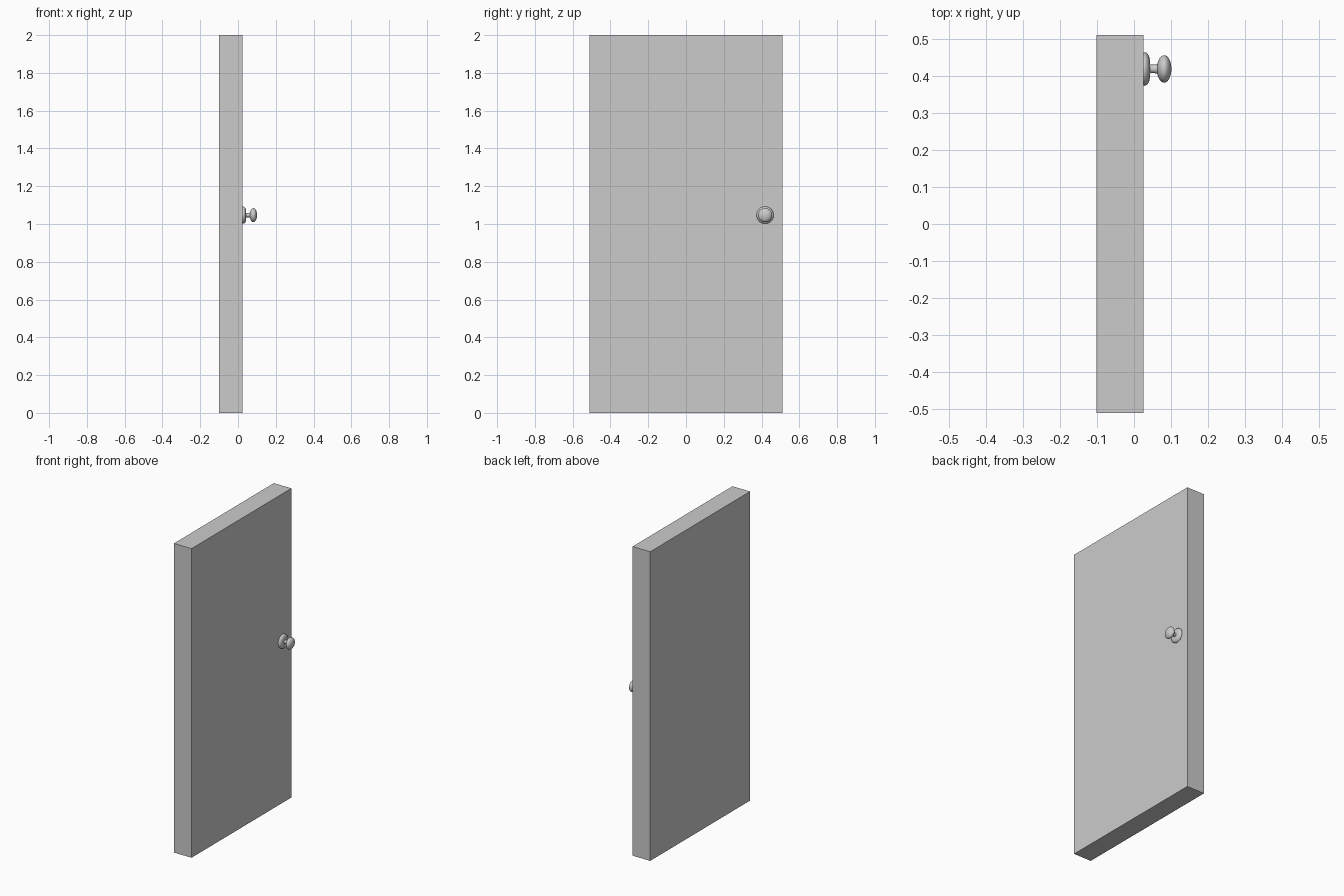
import bpy, bmesh, math
from mathutils import Matrix, Vector

if "Cube" in bpy.data.objects:
    bpy.data.objects.remove(bpy.data.objects["Cube"])

KNOB_Y, KNOB_Z, FACE_X = 0.419, 1.047, 0.025


def finish(name, bm):
    bmesh.ops.recalc_face_normals(bm, faces=bm.faces)
    mesh = bpy.data.meshes.new(name)
    bm.to_mesh(mesh)
    bm.free()
    obj = bpy.data.objects.new(name, mesh)
    bpy.context.collection.objects.link(obj)
    return obj


def lathe(name, profile, sides=48):
    """Spin (x, radius) points around the handle axis, which runs along x."""
    bm = bmesh.new()
    verts = [bm.verts.new((x, 0, r)) for x, r in profile]
    edges = [bm.edges.new(pair) for pair in zip(verts, verts[1:])]
    bmesh.ops.spin(bm, geom=verts + edges, cent=(0, 0, 0), axis=(1, 0, 0),
                   angle=math.tau, steps=sides)
    bmesh.ops.remove_doubles(bm, verts=bm.verts, dist=1e-5)
    obj = finish(name, bm)
    obj.location = (FACE_X, KNOB_Y, KNOB_Z)
    bpy.ops.object.select_all(action='DESELECT')
    obj.select_set(True)
    bpy.context.view_layer.objects.active = obj
    bpy.ops.object.shade_smooth_by_angle(angle=math.radians(40))
    return obj


# Plain door slab
bm = bmesh.new()
bmesh.ops.create_cube(bm, size=1, matrix=Matrix.Translation((-0.038, 0, 1))
                      @ Matrix.Diagonal((0.126, 1.021, 2, 1)))
finish("door_panel", bm)

# Round backplate with rolled rim
lathe("knob_backplate", [(0, 0), (0, 0.0445), (0.004, 0.0455), (0.008, 0.0440),
                         (0.012, 0.0405), (0.015, 0.036), (0.0175, 0.028),
                         (0.018, 0.014), (0.018, 0)])

# Stem, flared where it meets the knob
lathe("knob_stem", [(0.015, 0), (0.015, 0.013), (0.020, 0.0115), (0.032, 0.0115),
                    (0.037, 0.013), (0.042, 0.018), (0.042, 0)])

# Flattened round knob
arc = [math.pi * i / 20 for i in range(21)]
lathe("knob", [(0.0565 - 0.0195 * math.cos(a), 0.037 * math.sin(a)) for a in arc])
